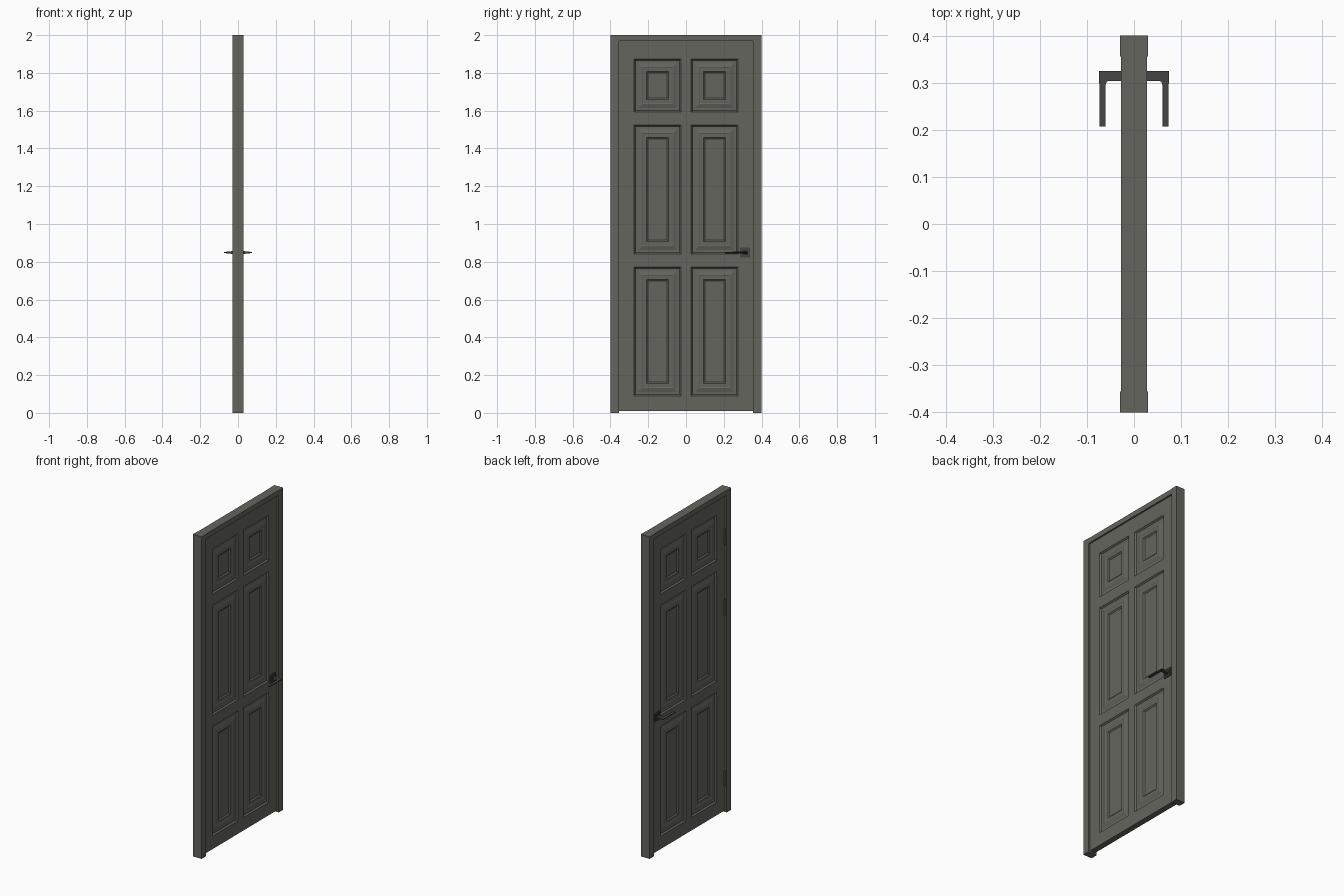
import bpy, bmesh
from mathutils import Vector, Matrix

if "Cube" in bpy.data.objects:
    bpy.data.objects.remove(bpy.data.objects["Cube"])


def material(name, rgb):
    m = bpy.data.materials.new(name)
    m.diffuse_color = (*rgb, 1)
    m.use_nodes = True
    m.node_tree.nodes["Principled BSDF"].inputs["Base Color"].default_value = m.diffuse_color
    return m


PAINT = material("olive_grey_paint", (0.13, 0.13, 0.11))
METAL = material("dark_metal", (0.06, 0.06, 0.06))


def finish(bm, name, mat):
    bmesh.ops.recalc_face_normals(bm, faces=bm.faces)
    me = bpy.data.meshes.new(name)
    bm.to_mesh(me)
    bm.free()
    me.materials.append(mat)
    ob = bpy.data.objects.new(name, me)
    bpy.context.collection.objects.link(ob)
    return ob


def box_bm(lo, hi):
    lo, hi = Vector(lo), Vector(hi)
    bm = bmesh.new()
    bmesh.ops.create_cube(bm, size=1, matrix=Matrix.Translation((lo + hi) / 2)
                          @ Matrix.Diagonal((*(hi - lo), 1)))
    return bm


# Frame: two jambs and a slightly thinner header
INNER, TOP, T = 0.356, 1.968, 0.018
for s, side in ((-1, "left"), (1, "right")):
    y0, y1 = sorted((s * INNER, s * 0.4))
    finish(box_bm((-0.03, y0, 0), (0.03, y1, 2)), f"jamb_{side}", PAINT)
finish(box_bm((-0.028, -INNER, TOP), (0.028, INNER, 2)), "header", PAINT)

# Door slab: cut into a grid, then inset the six panels on both faces
COLS = [(-0.275, -0.027), (0.027, 0.275)]
ROWS = [(0.09, 0.772), (0.841, 1.524), (1.593, 1.873)]
bm = box_bm((-T, -INNER, 0.01), (T, INNER, TOP))
for axis, spans in ((Vector((0, 1, 0)), COLS), (Vector((0, 0, 1)), ROWS)):
    for v in (v for span in spans for v in span):
        bmesh.ops.bisect_plane(bm, geom=bm.verts[:] + bm.edges[:] + bm.faces[:],
                               plane_co=axis * v, plane_no=axis)
bm.normal_update()


def is_panel(f):
    c = f.calc_center_median()
    return (abs(f.normal.x) > 0.9 and any(a < c.y < b for a, b in COLS)
            and any(a < c.z < b for a, b in ROWS))


panels = [f for f in bm.faces if is_panel(f)]
# (inset width, depth change): groove, moulding, raised field, sunk centre
for width, depth in ((0.007, -0.009), (0.014, 0.0), (0.021, 0.006),
                     (0.006, -0.002), (0.018, 0.0), (0.008, -0.006)):
    bmesh.ops.inset_individual(bm, faces=panels, thickness=width, depth=depth,
                               use_even_offset=True)
    bm.normal_update()
finish(bm, "door_slab", PAINT)

# Handles on both sides: square plate, stepped boss and thin tapering lever
HY, HZ = 0.312, 0.849
PLAN = [(0.018, 0.325), (0.074, 0.325), (0.073, 0.207), (0.061, 0.207),
        (0.060, 0.296), (0.058, 0.302), (0.052, 0.304), (0.018, 0.304)]
for s, side in ((-1, "back"), (1, "front")):
    for part, r, x1 in (("plate", 0.026, 0.023), ("boss", 0.015, 0.027)):
        xa, xb = sorted((s * T, s * x1))
        finish(box_bm((xa, HY - r, HZ - r), (xb, HY + r, HZ + r)),
               f"handle_{part}_{side}", METAL)
    bm = bmesh.new()
    rings = []
    for d in (-1, 1):
        rings.append([bm.verts.new((s * x, y, HZ + d * (0.0025 + 0.11 * (0.075 - x))))
                      for x, y in PLAN])
        bm.faces.new(rings[-1])
    n = len(PLAN)
    for i in range(n):
        j = (i + 1) % n
        bm.faces.new((rings[0][i], rings[0][j], rings[1][j], rings[1][i]))
    finish(bm, f"handle_lever_{side}", METAL)

# Hinge barrels on the -x side
for i, z in enumerate((0.21, 1.275, 1.71)):
    bm = bmesh.new()
    bmesh.ops.create_cone(bm, cap_ends=True, segments=12, radius1=0.006, radius2=0.006,
                          depth=0.1, matrix=Matrix.Translation((-0.02, -0.354, z)))
    finish(bm, f"hinge_{i + 1}", METAL)
